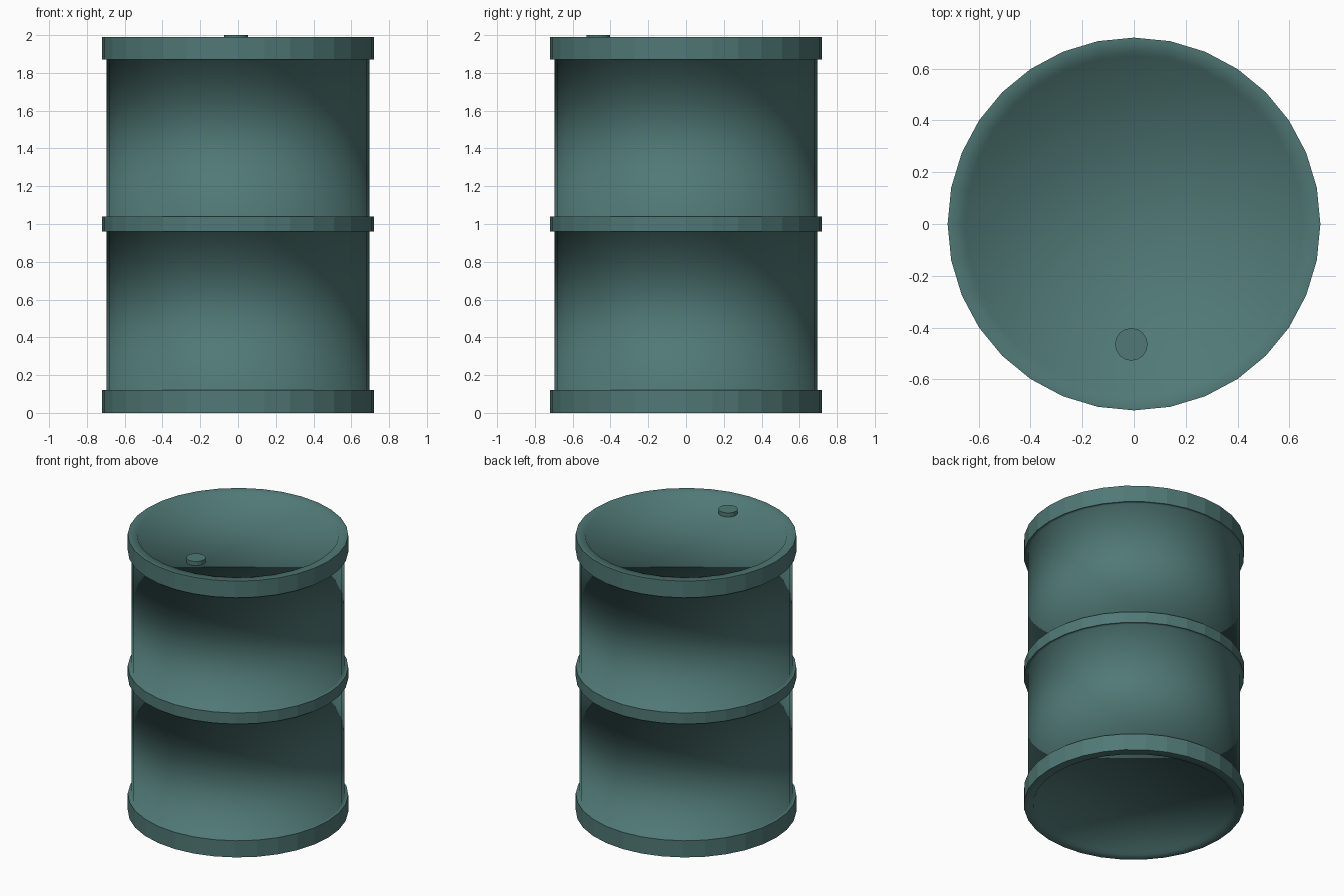
import bpy, bmesh
from math import cos, sin, tau

if "Cube" in bpy.data.objects:
    bpy.data.objects.remove(bpy.data.objects["Cube"])

SEGS = 32
R_RIM, R_WALL, R_LID = 0.72, 0.695, 0.66

paint = bpy.data.materials.new("drum_paint")
paint.diffuse_color = (0.08, 0.19, 0.18, 1)
paint.use_nodes = True
paint.node_tree.nodes["Principled BSDF"].inputs["Base Color"].default_value = paint.diffuse_color


def finish(bm, name):
    bmesh.ops.recalc_face_normals(bm, faces=bm.faces)
    mesh = bpy.data.meshes.new(name)
    bm.to_mesh(mesh)
    bm.free()
    mesh.materials.append(paint)
    obj = bpy.data.objects.new(name, mesh)
    bpy.context.collection.objects.link(obj)
    return obj


# Drum profile (radius, height): recessed base, three bands, recessed lid
profile = [(R_LID - 0.01, 0.02), (R_LID, 0.0)]
for low, high in ((0.0, 0.12), (0.96, 1.04), (1.87, 1.99)):
    if low > 0:
        profile.append((R_WALL, low))
    profile += [(R_RIM, low), (R_RIM, high)]
    if high < 1.9:
        profile.append((R_WALL, high))
profile += [(R_LID, 1.99), (R_LID - 0.01, 1.97)]

bm = bmesh.new()
rings = [[bm.verts.new((r * cos(tau * i / SEGS), r * sin(tau * i / SEGS), z))
          for i in range(SEGS)] for r, z in profile]
for k in range(len(rings) - 1):
    a, b = rings[k], rings[k + 1]
    outer_band = profile[k][0] == R_RIM and profile[k + 1][0] == R_RIM
    for i in range(SEGS):
        j = (i + 1) % SEGS
        face = bm.faces.new((a[i], a[j], b[j], b[i]))
        face.smooth = not outer_band  # faceted bands, smooth walls and ledges
for ring in (rings[0], rings[-1]):
    bm.faces.new(ring).smooth = True
finish(bm, "drum_body")

# Filler plug on the lid
bm = bmesh.new()
bmesh.ops.create_cone(bm, cap_ends=True, segments=16,
                      radius1=0.063, radius2=0.063, depth=0.035)
plug = finish(bm, "filler_plug")
plug.location = (-0.01, -0.465, 1.9825)
